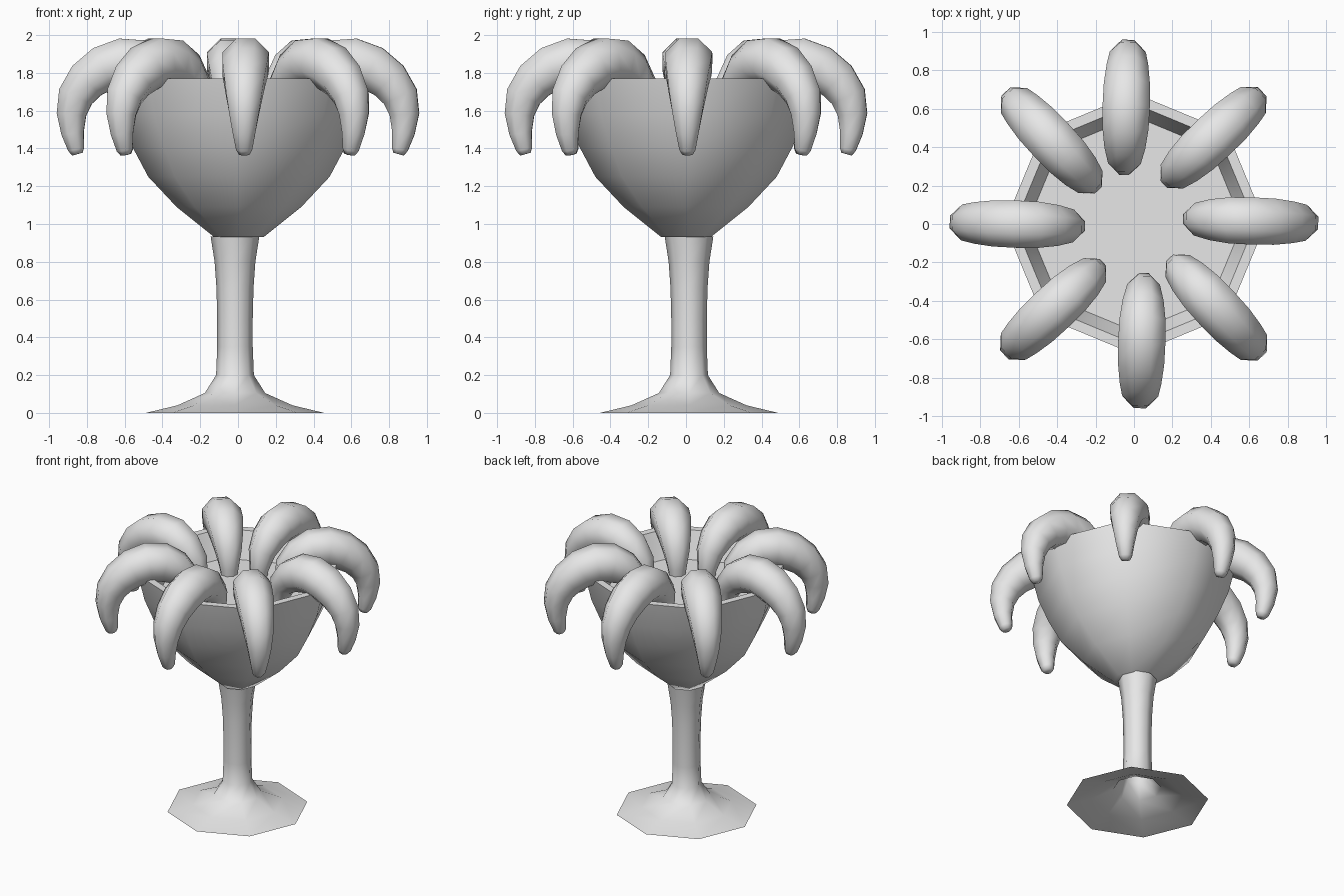
import bpy, bmesh, math
from mathutils import Vector, Matrix

if "Cube" in bpy.data.objects:
    bpy.data.objects.remove(bpy.data.objects["Cube"])

grey = bpy.data.materials.new("light_grey")
grey.diffuse_color = (0.8, 0.8, 0.8, 1)
grey.use_nodes = True
grey.node_tree.nodes["Principled BSDF"].inputs["Base Color"].default_value = grey.diffuse_color


def skin(name, rings, cap_start=True, cap_end=True):
    """Join rings of points into a smooth skinned object."""
    bm = bmesh.new()
    loops = [[bm.verts.new(p) for p in ring] for ring in rings]
    n = len(loops[0])
    for a, b in zip(loops, loops[1:]):
        for j in range(n):
            k = (j + 1) % n
            bm.faces.new((a[j], a[k], b[k], b[j]))
    if cap_start:
        bm.faces.new(loops[0][::-1])
    if cap_end:
        bm.faces.new(loops[-1])
    mesh = bpy.data.meshes.new(name)
    bm.to_mesh(mesh)
    bm.free()
    mesh.materials.append(grey)
    obj = bpy.data.objects.new(name, mesh)
    bpy.context.collection.objects.link(obj)
    bpy.ops.object.select_all(action='DESELECT')
    obj.select_set(True)
    bpy.context.view_layer.objects.active = obj
    bpy.ops.object.shade_smooth_by_angle(angle=math.radians(62))
    return obj


def lathe(profile, cx, cy, sides=8):
    """Rings of an eight-sided turned shape from (radius, height) pairs."""
    turn = [2 * math.pi * j / sides for j in range(sides)]
    return [[(cx + r * math.cos(t), cy + r * math.sin(t), z) for t in turn]
            for r, z in profile]


# Foot and stem: one open-bottomed shell
stem = [(0.472, 0), (0.305, 0.04), (0.16, 0.105), (0.10, 0.20), (0.094, 0.35),
        (0.094, 0.50), (0.098, 0.66), (0.108, 0.80), (0.129, 0.935)]
skin("foot_and_stem", lathe(stem, -0.016, 0.016), cap_start=False)

# Bowl: outer wall, rim, inner wall and flat filling
bowl = [(0.13, 0.93), (0.33, 1.09), (0.48, 1.25), (0.565, 1.41), (0.635, 1.58),
        (0.68, 1.77), (0.625, 1.77), (0.56, 1.58)]
skin("bowl", lathe(bowl, 0.005, 0.0))

# Curved prawns hanging over the rim: (distance, height, thickness radius)
path = [(0.315, 1.50, 0.045), (0.315, 1.62, 0.065), (0.345, 1.73, 0.092),
        (0.42, 1.81, 0.115), (0.51, 1.855, 0.130), (0.61, 1.86, 0.133),
        (0.71, 1.825, 0.130), (0.80, 1.76, 0.117), (0.86, 1.675, 0.102),
        (0.882, 1.58, 0.084), (0.876, 1.48, 0.064), (0.857, 1.395, 0.046),
        (0.85, 1.37, 0.03)]


def prawn_rings(sides=8):
    centres = [Vector((r, 0, z)) for r, z, _ in path]
    side = Vector((0, 1, 0))
    rings = []
    for i, c in enumerate(centres):
        along = (centres[min(i + 1, len(path) - 1)] - centres[max(i - 1, 0)]).normalized()
        up = along.cross(side)
        rings.append([c + path[i][2] * (math.cos(t) * side + math.sin(t) * up)
                      for t in (2 * math.pi * (j + 0.5) / sides for j in range(sides))])
    return rings


# Each prawn sits a little off its spoke and twists slightly
shifts = [0.035, 0.045, 0.06, 0.015, 0.02, 0.035, 0.06, 0.015]
for i, shift in enumerate(shifts):
    place = (Matrix.Rotation(i * math.pi / 4, 4, 'Z')
             @ Matrix.Translation((0, shift, 0))
             @ Matrix.Rotation(math.radians(-1.8), 4, 'Z'))
    rings = [[place @ p for p in ring] for ring in prawn_rings()]
    prawn = skin(f"prawn_{i + 1}", rings)
    bm = bmesh.new()
    bm.from_mesh(prawn.data)
    bmesh.ops.recalc_face_normals(bm, faces=bm.faces)
    bm.to_mesh(prawn.data)
    bm.free()
